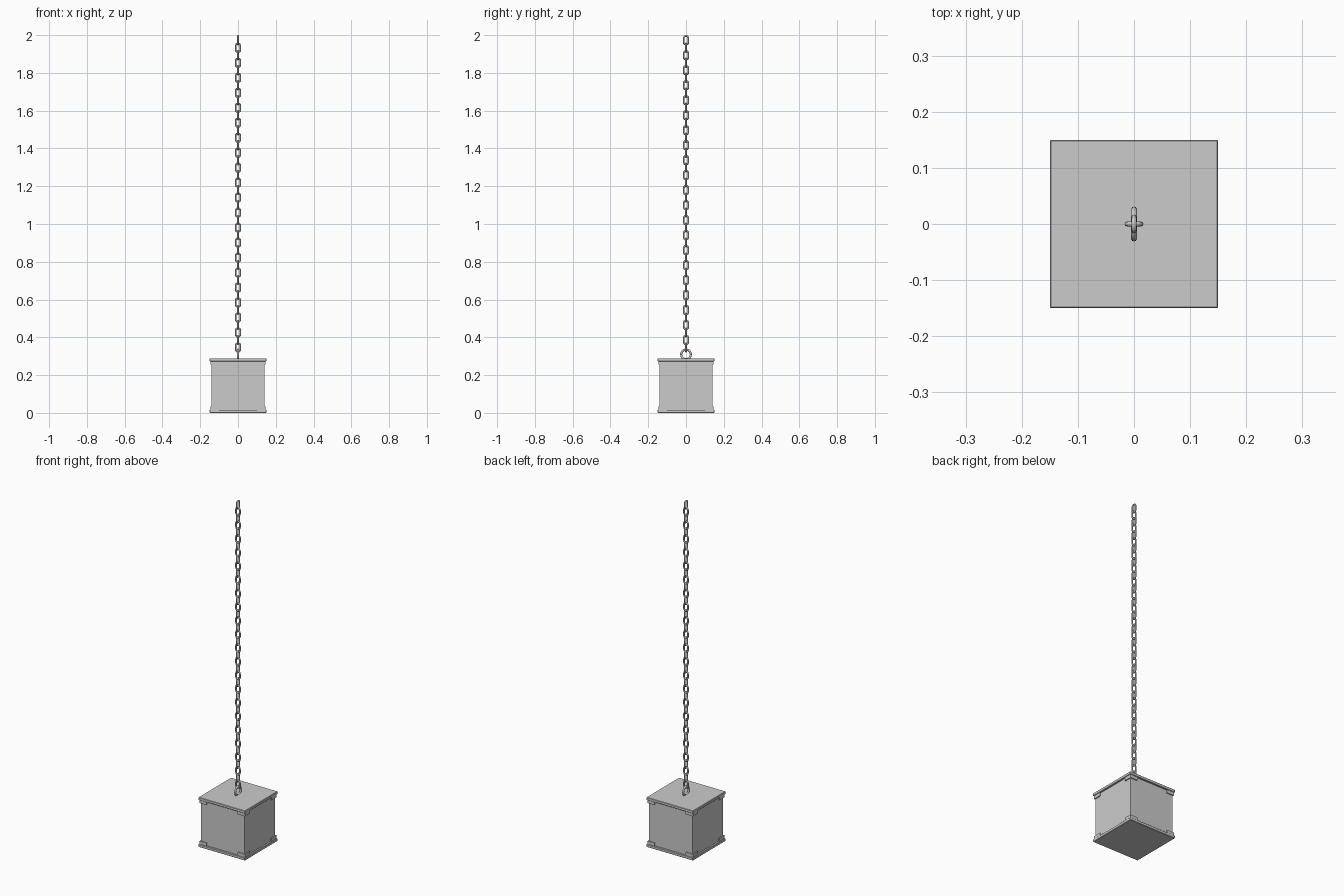
import bpy, bmesh
from math import sin, cos, pi
from mathutils import Vector

if "Cube" in bpy.data.objects:
    bpy.data.objects.remove(bpy.data.objects["Cube"])


def mesh_object(name, bm, smooth=False):
    bmesh.ops.recalc_face_normals(bm, faces=bm.faces)
    me = bpy.data.meshes.new(name)
    bm.to_mesh(me)
    bm.free()
    if smooth:
        for p in me.polygons:
            p.use_smooth = True
    ob = bpy.data.objects.new(name, me)
    bpy.context.collection.objects.link(ob)
    return ob


def add_box(bm, lo, hi):
    lo, hi = Vector(lo), Vector(hi)
    verts = bmesh.ops.create_cube(bm, size=1)['verts']
    for v in verts:
        v.co = Vector([(lo[i] + hi[i]) / 2 + v.co[i] * (hi[i] - lo[i]) for i in range(3)])


def box(name, lo, hi, bevel=0):
    bm = bmesh.new()
    add_box(bm, lo, hi)
    if bevel:
        bmesh.ops.bevel(bm, geom=bm.edges[:], offset=bevel, segments=1, affect='EDGES')
    return mesh_object(name, bm)


def ring(name, z, half_w, half_l, wire, along_x, n=16, m=8):
    """Closed wire loop with straight sides, standing in the xz or yz plane."""
    bm = bmesh.new()
    r = half_w - wire
    straight = half_l - half_w
    stations = []
    for end, start in ((1, 0), (-1, pi)):
        for i in range(n // 2 + 1):
            stations.append((start + pi * i / (n // 2), end * straight))
    if straight <= 0:
        stations = [(2 * pi * i / n, 0) for i in range(n)]
    loops = []
    for a, dz in stations:
        row = []
        for j in range(m):
            b = 2 * pi * j / m
            rad = r + wire * cos(b)
            u, w, side = rad * cos(a), z + dz + rad * sin(a), wire * sin(b)
            row.append(bm.verts.new((u, side, w) if along_x else (side, u, w)))
        loops.append(row)
    for i, row in enumerate(loops):
        nxt = loops[(i + 1) % len(loops)]
        for j in range(m):
            k = (j + 1) % m
            bm.faces.new((row[j], row[k], nxt[k], nxt[j]))
    return mesh_object(name, bm, True)


# Box body with overhanging top and bottom plates
box("body", (-0.14, -0.14, 0.012), (0.14, 0.14, 0.278))
box("bottom_plate", (-0.15, -0.15, 0), (0.15, 0.15, 0.016), 0.002)
box("top_plate", (-0.15, -0.15, 0.273), (0.15, 0.15, 0.289), 0.002)

# Corner brackets wrapping each corner under and over the plates
bm = bmesh.new()
for sx in (-1, 1):
    for sy in (-1, 1):
        for z0, z1 in ((0.014, 0.034), (0.255, 0.275)):
            for cx, cy in (((0.10, 0.146), (0.136, 0.146)), ((0.136, 0.146), (0.10, 0.136))):
                xs = sorted(sx * v for v in cx)
                ys = sorted(sy * v for v in cy)
                add_box(bm, (xs[0], ys[0], z0), (xs[1], ys[1], z1))
mesh_object("corner_brackets", bm)

# Hanging ring on the lid
ring("lid_ring", 0.31, 0.031, 0.031, 0.0055, False, 24, 10)

# Chain of alternating links
count = 42
for i in range(count):
    z = 0.3465 + (1.9725 - 0.3465) * i / (count - 1)
    ring("chain_link_%02d" % i, z, 0.017, 0.0275, 0.0045, i % 2 == 0)
